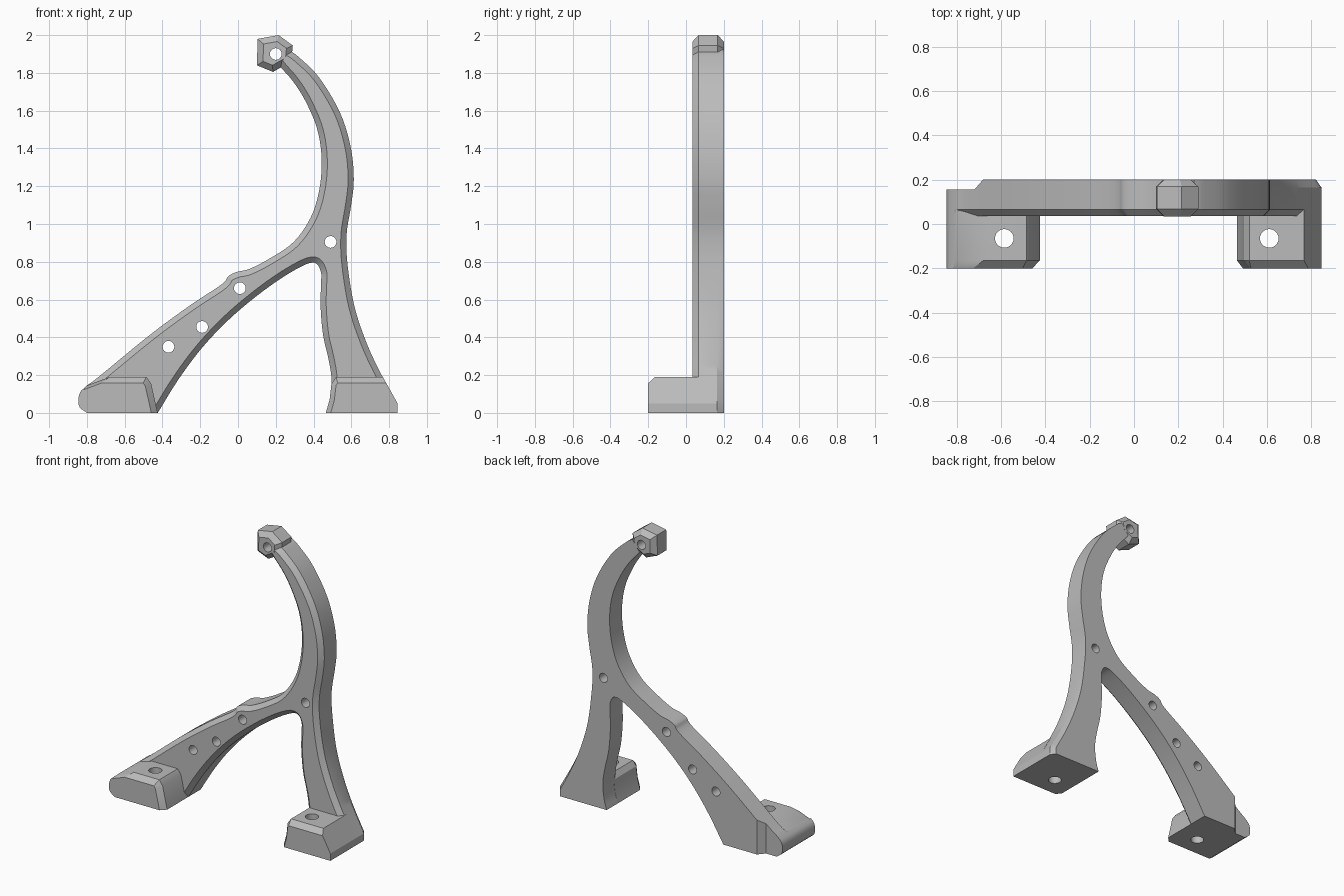
import bpy, bmesh, math
from mathutils import Vector

if "Cube" in bpy.data.objects:
    bpy.data.objects.remove(bpy.data.objects["Cube"], do_unlink=True)

grey = bpy.data.materials.new("plain grey")
grey.use_nodes = True
grey.diffuse_color = (0.5, 0.5, 0.5, 1)
grey.node_tree.nodes["Principled BSDF"].inputs["Base Color"].default_value = (0.5, 0.5, 0.5, 1)


def smooth(pts, n=5):
    """Catmull-Rom curve through the points."""
    p = [Vector(q) for q in pts]
    p = [2 * p[0] - p[1]] + p + [2 * p[-1] - p[-2]]
    out = []
    for i in range(1, len(p) - 2):
        a, b, c, d = p[i - 1:i + 3]
        for k in range(n):
            t = k / n
            out.append(0.5 * (2 * b + (c - a) * t + (2 * a - 5 * b + 4 * c - d) * t * t
                              + (3 * b - a - 3 * c + d) * t ** 3))
    return out + [p[-2]]


def inset(pts, width):
    """Move each edge of a closed profile inwards by width(start, end)."""
    n = len(pts)
    area = sum(pts[i].x * pts[(i + 1) % n].y - pts[(i + 1) % n].x * pts[i].y for i in range(n))
    side = 1 if area > 0 else -1
    out = []
    for i in range(n):
        a, b, c = pts[i - 1], pts[i], pts[(i + 1) % n]
        d1, d2 = (b - a).normalized(), (c - b).normalized()
        n1, n2 = Vector((-d1.y, d1.x)) * side, Vector((-d2.y, d2.x)) * side
        w1, w2 = width(a, b), width(b, c)
        det = n1.x * n2.y - n1.y * n2.x
        if abs(det) < 0.3:
            out.append(b + (n1 + n2).normalized() * (w1 + w2) / 2)
        else:
            out.append(b + Vector(((w1 * n2.y - w2 * n1.y) / det, (n1.x * w2 - n2.x * w1) / det)))
    return out


def loft(name, rings):
    """Closed solid through matching rings of 3D points, facing outwards."""
    bm = bmesh.new()
    loops = [[bm.verts.new(p) for p in r] for r in rings]
    for r, s in zip(loops, loops[1:]):
        for i in range(len(r)):
            j = (i + 1) % len(r)
            bm.faces.new((r[i], r[j], s[j], s[i]))
    bm.faces.new(loops[0][::-1])
    bm.faces.new(loops[-1])
    if bm.calc_volume(signed=True) < 0:
        bmesh.ops.reverse_faces(bm, faces=bm.faces)
    mesh = bpy.data.meshes.new(name)
    bm.to_mesh(mesh)
    bm.free()
    mesh.materials.append(grey)
    ob = bpy.data.objects.new(name, mesh)
    bpy.context.collection.objects.link(ob)
    return ob


def at_y(pts, y):
    return [(p.x, y, p.y) for p in pts]


def circle(x, y, r, n=24):
    return [Vector((x + r * math.cos(2 * math.pi * i / n), y + r * math.sin(2 * math.pi * i / n)))
            for i in range(n)]


def cut(ob, cutters):
    bpy.context.view_layer.objects.active = ob
    for c in cutters:
        m = ob.modifiers.new("hole", "BOOLEAN")
        m.operation, m.solver, m.object = "DIFFERENCE", "EXACT", c
        bpy.ops.object.modifier_apply(modifier=m.name)


# Branching frame profile: outer curve, fork under-curve, toe, upper curve
outer = smooth([(0.27, 1.92), (0.32, 1.885), (0.43, 1.775), (0.54, 1.59), (0.597, 1.405),
                (0.613, 1.235), (0.599, 1.10), (0.575, 0.945), (0.58, 0.785), (0.615, 0.57),
                (0.675, 0.385), (0.75, 0.22), (0.845, 0.05)])
under = smooth([(0.465, 0), (0.485, 0.07), (0.495, 0.175), (0.48, 0.28), (0.45, 0.415),
                (0.437, 0.57), (0.44, 0.69), (0.438, 0.75), (0.405, 0.795), (0.325, 0.77),
                (0.167, 0.67), (-0.02, 0.52), (-0.177, 0.36), (-0.31, 0.185), (-0.425, 0)])
toe = smooth([(-0.80, 0), (-0.838, 0.03), (-0.845, 0.07), (-0.835, 0.11), (-0.80, 0.145)], 3)
upper = smooth([(-0.80, 0.145), (-0.73, 0.197), (-0.47, 0.41), (-0.257, 0.567), (-0.087, 0.68),
                (-0.05, 0.725), (0.0, 0.748), (0.06, 0.762), (0.167, 0.817), (0.295, 0.905),
                (0.385, 1.035), (0.43, 1.18), (0.443, 1.34), (0.42, 1.50), (0.36, 1.645),
                (0.295, 1.75), (0.235, 1.82), (0.215, 1.845)])
frame_profile = outer + [Vector((0.845, 0))] + under + toe[:-1] + upper


def front_bevel(a, b):
    ground = max(a.y, b.y) < 0.001
    toe_end = a.x < -0.79 and b.x < -0.79
    tip = min(a.y, b.y) > 1.84 and (b - a).length > 0.08
    return 0 if ground or toe_end or tip else 0.03


def back_bevel(a, b):
    m = (a + b) / 2
    return 0.025 * max(0, 1 - m.y / 0.75) if m.x > 0.57 and b.y < a.y else 0


frame = loft("frame", [at_y(inset(frame_profile, front_bevel), 0.035),
                       at_y(frame_profile, 0.065), at_y(frame_profile, 0.165),
                       at_y(inset(frame_profile, back_bevel), 0.2)])

# Six-sided head at the tip, bevelled on both faces
head_profile = [Vector(p) for p in [(0.215, 2.0), (0.29, 1.945), (0.282, 1.86),
                                    (0.185, 1.805), (0.10, 1.84), (0.104, 1.98)]]
head_face = inset(head_profile, lambda a, b: 0.032)
head = loft("head", [at_y(head_face, 0.0345), at_y(head_profile, 0.067),
                     at_y(head_profile, 0.168), at_y(head_face, 0.2005)])

# Feet reaching forward, bevelled along the top and inner sides of the front
left_side = toe + [Vector(p) for p in [(-0.68, 0.19), (-0.485, 0.19), (-0.46, 0.155), (-0.425, 0)]]
right_side = [Vector(p) for p in [(0.465, 0), (0.485, 0.07), (0.495, 0.155), (0.52, 0.19),
                                  (0.767, 0.19), (0.845, 0.05), (0.845, 0)]]


def toe_foot_bevel(a, b):
    if max(a.y, b.y) < 0.01 or b.x < -0.79:
        return 0
    return 0.015 if b.x < -0.6 else 0.033


def heel_foot_bevel(a, b):
    if max(a.y, b.y) < 0.01 or (a.x > 0.7 and b.x > 0.8):
        return 0
    return 0.033 if b.x > 0.6 else 0.025


feet = []
for name, prof, bevel in (("right_foot", left_side, toe_foot_bevel),
                          ("left_foot", right_side, heel_foot_bevel)):
    feet.append(loft(name, [at_y(inset(prof, bevel), -0.2), at_y(prof, -0.165), at_y(prof, 0.08)]))

# Drilled holes: five through the frame, one down through each foot
bores = []
for x, z in ((0.2, 1.9), (0.49, 0.905), (0.01, 0.66), (-0.19, 0.455), (-0.368, 0.35)):
    c = circle(x, z, 0.031)
    bores.append(loft("bore", [at_y(c, -0.1), at_y(c, 0.4)]))
foot_bores = []
for x in (-0.585, 0.61):
    c = circle(x, -0.065, 0.042)
    foot_bores.append(loft("foot_bore", [[(p.x, p.y, z) for p in c] for z in (-0.1, 0.4)]))

# Relief behind the long leg's toe
step = [(-1, 0.155), (-0.72, 0.155), (-0.68, 0.201), (-0.68, 0.3), (-1, 0.3)]
relief = loft("relief", [[(x, y, z) for x, y in step] for z in (-0.1, 0.6)])

cut(frame, bores[1:] + [relief])
cut(head, bores[:1])
for foot, bore in zip(feet, foot_bores):
    cut(foot, [bore])
for c in bores + foot_bores + [relief]:
    bpy.data.objects.remove(c, do_unlink=True)

# Smooth shading with crisp edges
bpy.ops.object.select_all(action="DESELECT")
for ob in [frame, head] + feet:
    ob.select_set(True)
    bpy.context.view_layer.objects.active = ob
bpy.ops.object.shade_smooth_by_angle(angle=math.radians(25))
